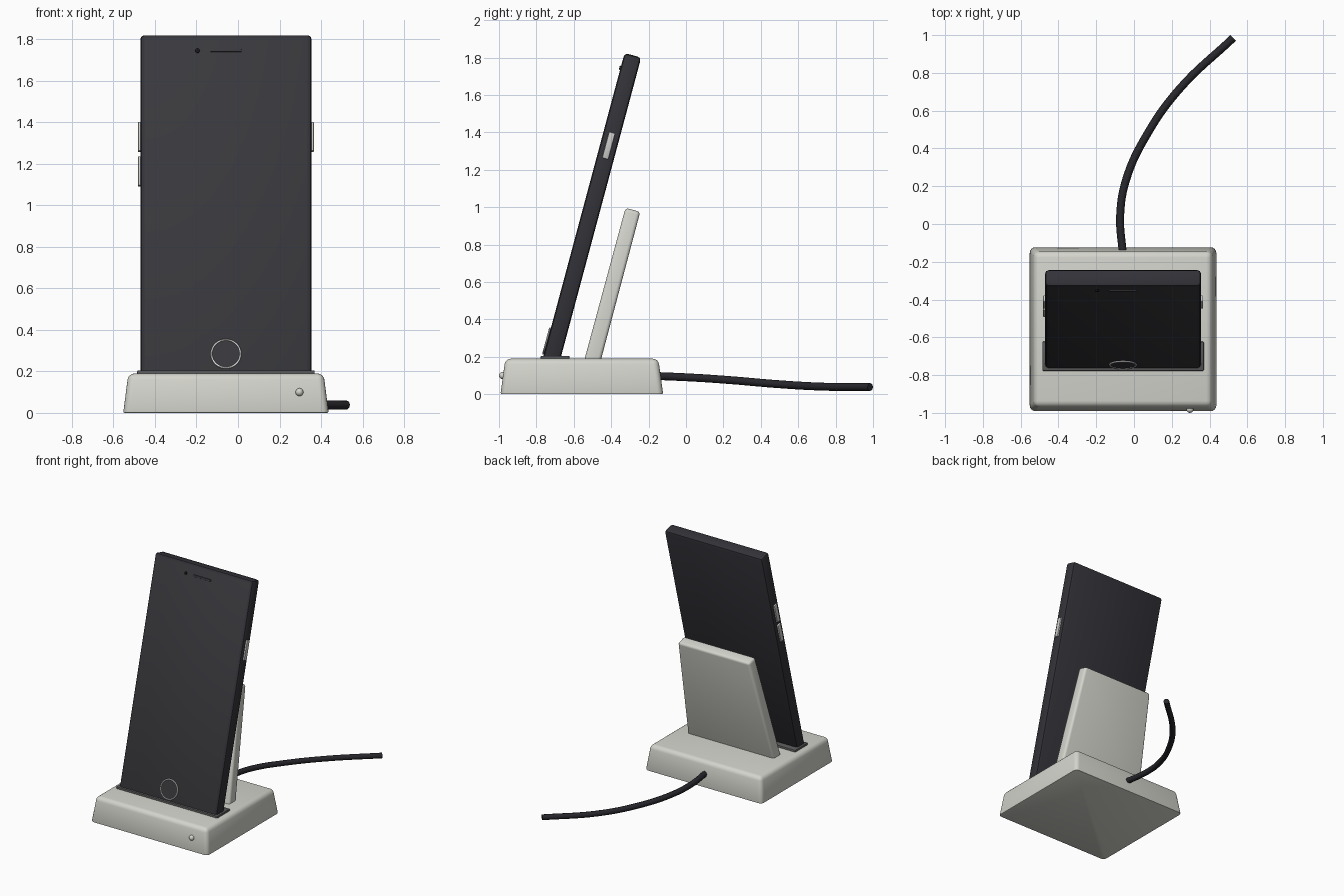
import bpy, bmesh, math
from mathutils import Matrix, Vector

if "Cube" in bpy.data.objects:
    bpy.data.objects.remove(bpy.data.objects["Cube"])

CX = -0.058                      # centre line of the dock
LEAN = Matrix.Rotation(math.radians(-15), 4, 'X')


def material(name, rgb):
    m = bpy.data.materials.new(name)
    m.diffuse_color = (*rgb, 1)
    m.use_nodes = True
    m.node_tree.nodes["Principled BSDF"].inputs["Base Color"].default_value = m.diffuse_color
    return m


WHITE = material("warm_white", (0.66, 0.66, 0.61))
BODY = material("charcoal_body", (0.033, 0.032, 0.040))
SCREEN = material("screen_glass", (0.040, 0.040, 0.046))
CABLE = material("cable_black", (0.020, 0.020, 0.025))
GREY = material("slot_grey", (0.10, 0.10, 0.10))
METAL = material("button_metal", (0.60, 0.60, 0.58))
RING = material("ring_white", (0.80, 0.80, 0.80))
DARK = material("sensor_black", (0.008, 0.008, 0.010))


def finish(name, bm, mats, matrix=Matrix.Identity(4), angle=35):
    bmesh.ops.recalc_face_normals(bm, faces=bm.faces)
    bm.transform(matrix)
    me = bpy.data.meshes.new(name)
    bm.to_mesh(me)
    bm.free()
    ob = bpy.data.objects.new(name, me)
    bpy.context.collection.objects.link(ob)
    for m in mats:
        me.materials.append(m)
    bpy.context.view_layer.objects.active = ob
    ob.select_set(True)
    bpy.ops.object.shade_smooth_by_angle(angle=math.radians(angle))
    ob.select_set(False)
    return ob


def box(size, center, top=(1, 1)):
    """Box whose upper face may be scaled in x and y."""
    bm = bmesh.new()
    bmesh.ops.create_cube(bm, size=1)
    for v in bm.verts:
        s = top if v.co.z > 0 else (1, 1)
        v.co = Vector((v.co.x * size[0] * s[0], v.co.y * size[1] * s[1],
                       v.co.z * size[2])) + Vector(center)
    return bm


def bevel(bm, width, segments, rule=lambda e: True):
    bmesh.ops.bevel(bm, geom=[e for e in bm.edges if rule(e)], offset=width,
                    segments=segments, profile=0.5, affect='EDGES')


def disc(radius, depth, center, segments=32):
    """Cylinder lying along y."""
    bm = bmesh.new()
    m = Matrix.Translation(center) @ Matrix.Rotation(math.radians(90), 4, 'X')
    bmesh.ops.create_cone(bm, cap_ends=True, segments=segments, radius1=radius,
                          radius2=radius, depth=depth, matrix=m)
    return bm


# Base: tapered block with soft top, small radius at the foot
bm = box((0.99, 0.87, 0.19), (CX, -0.557, 0.095), (0.95, 0.94))
bevel(bm, 0.03, 4, lambda e: max(v.co.z for v in e.verts) > 0.1)
bevel(bm, 0.008, 2, lambda e: max(v.co.z for v in e.verts) < 0.001)
finish("dock_base", bm, [WHITE])

# Slot plate around the foot of the phone
bm = box((0.855, 0.155, 0.035), (CX, -0.70, 0.1875))
bevel(bm, 0.006, 2)
finish("slot_plate", bm, [GREY])

# Back support, narrower at the top
bm = box((0.735, 0.086, 0.865), (0, 0, 0.4325), (0.82, 0.95))
bevel(bm, 0.018, 4)
finish("back_support", bm, [WHITE], Matrix.Translation((CX, -0.508, 0.15)) @ LEAN)

# Status light on the front of the base
bm = bmesh.new()
bmesh.ops.create_uvsphere(bm, u_segments=16, v_segments=10, radius=0.019)
finish("status_light", bm, [WHITE], Matrix.Translation((0.296, -0.981, 0.10)))

# Phone body, built upright and leaned back
PHONE = Matrix.Translation((CX, -0.724, 0.17)) @ LEAN
W, T, L = 0.825, 0.092, 1.70
bm = box((W, T, L), (0, 0, L / 2))
bevel(bm, 0.019, 2)
bm.normal_update()
for f in bm.faces:
    f.material_index = 1 if f.normal.y < -0.99 else 0
finish("phone_body", bm, [BODY, SCREEN], PHONE, 25)

# Side buttons: one on the right, two on the left
for name, side, h in (("power_button", 1, 1.20), ("volume_up_button", -1, 1.20),
                      ("volume_down_button", -1, 1.028)):
    bm = box((0.03, 0.034, 0.145), (side * (W / 2 - 0.004), 0, h))
    bevel(bm, 0.004, 2)
    finish(name, bm, [METAL], PHONE)

# Home button with a thin raised ring
finish("home_button", disc(0.069, 0.012, (0, -T / 2, 0.105), 48), [SCREEN], PHONE)
bpy.ops.mesh.primitive_torus_add(major_segments=48, minor_segments=8,
                                 major_radius=0.070, minor_radius=0.0045)
ring = bpy.context.object
ring.name = "home_ring"
ring.data.materials.append(RING)
ring.data.transform(PHONE @ Matrix.Translation((0, -T / 2 - 0.005, 0.105))
                    @ Matrix.Rotation(math.radians(90), 4, 'X'))
bpy.ops.object.shade_smooth()
ring.select_set(False)

# Front camera and earpiece
finish("front_camera", disc(0.011, 0.014, (-0.137, -T / 2, 1.618), 16), [DARK], PHONE)
bm = box((0.15, 0.014, 0.014), (0, -T / 2, 1.618))
bevel(bm, 0.003, 2)
finish("earpiece", bm, [SCREEN], PHONE)

# Charging cable sweeping out of the back
path = [(-0.058, -0.17, 0.098), (-0.073, 0.05, 0.088), (-0.04, 0.24, 0.075),
        (0.07, 0.476, 0.055), (0.24, 0.714, 0.041), (0.525, 0.985, 0.038)]
cu = bpy.data.curves.new("charging_cable", 'CURVE')
cu.dimensions = '3D'
cu.bevel_depth = 0.021
cu.bevel_resolution = 2
cu.use_fill_caps = True
cu.resolution_u = 8
sp = cu.splines.new('BEZIER')
sp.bezier_points.add(len(path) - 1)
for p, co in zip(sp.bezier_points, path):
    p.co = co
    p.handle_left_type = p.handle_right_type = 'AUTO'
cu.materials.append(CABLE)
bpy.context.collection.objects.link(bpy.data.objects.new("charging_cable", cu))
